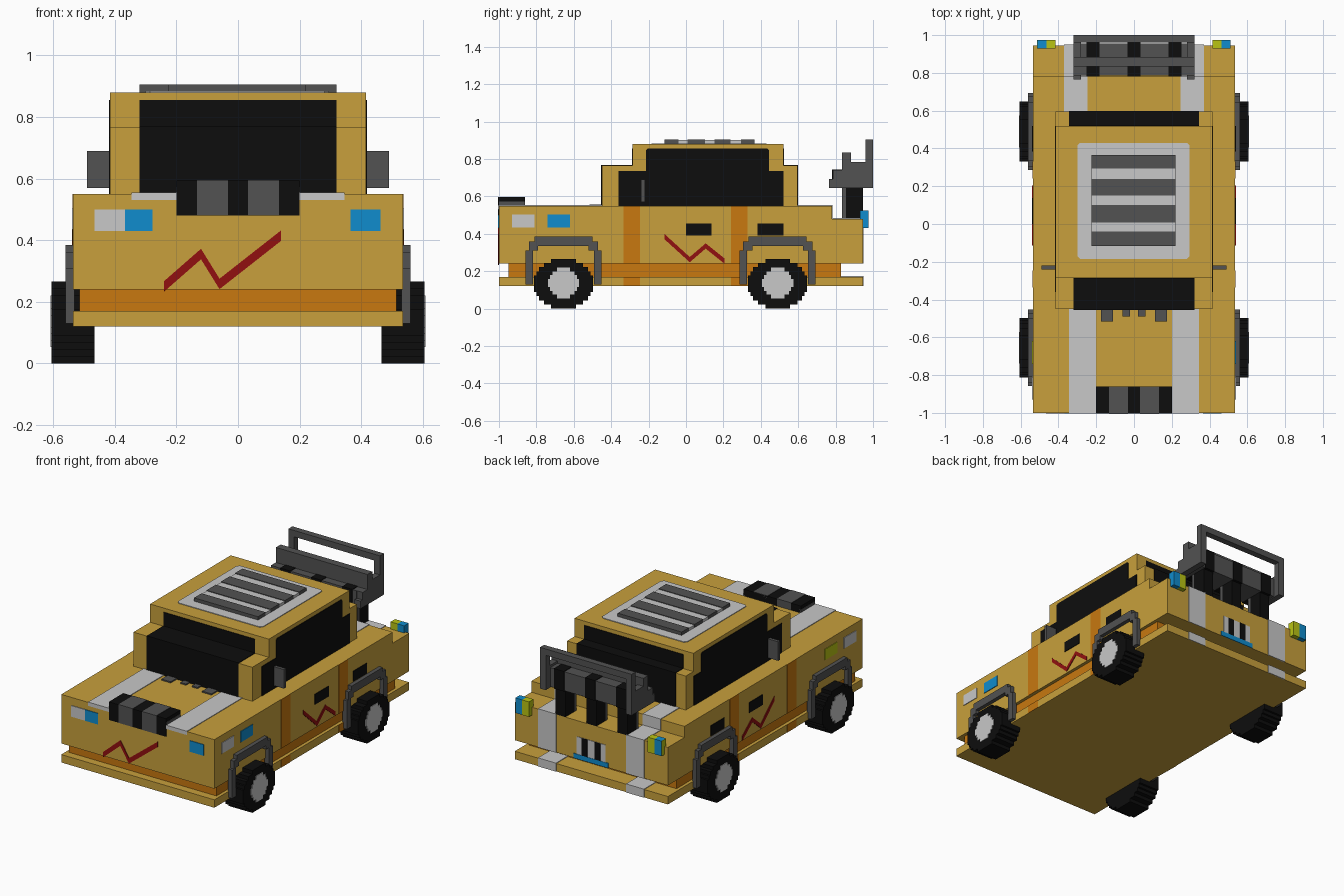
import bpy, bmesh

if "Cube" in bpy.data.objects:
    bpy.data.objects.remove(bpy.data.objects["Cube"])

COLORS = {
    "gold": (0.578, 0.352, 0.045), "orange": (0.578, 0.188, 0.005),
    "black": (0.004, 0.004, 0.004), "dark grey": (0.084, 0.084, 0.084),
    "light grey": (0.578, 0.578, 0.578), "red": (0.283, 0.005, 0.005),
    "blue": (0.005, 0.262, 0.610), "lime": (0.485, 0.546, 0.007),
}
MATS = {}
for n, c in COLORS.items():
    MATS[n] = bpy.data.materials.new(n)
    MATS[n].diffuse_color = (*c, 1)
T = 0.004  # thickness of painted plates


def prism(name, mat, pts, a, b, axis="x"):
    """Extrude a 2D outline along an axis: (y,z) along x, (x,z) along y, (x,y) along z."""
    place = {"x": lambda p, t: (t, p[0], p[1]), "y": lambda p, t: (p[0], t, p[1]),
             "z": lambda p, t: (p[0], p[1], t)}[axis]
    bm = bmesh.new()
    lo = [bm.verts.new(place(p, a)) for p in pts]
    hi = [bm.verts.new(place(p, b)) for p in pts]
    bm.faces.new(lo)
    bm.faces.new(hi)
    for i in range(len(pts)):
        j = (i + 1) % len(pts)
        bm.faces.new((lo[i], lo[j], hi[j], hi[i]))
    bmesh.ops.recalc_face_normals(bm, faces=bm.faces)
    me = bpy.data.meshes.new(name)
    bm.to_mesh(me)
    bm.free()
    me.materials.append(MATS[mat])
    ob = bpy.data.objects.new(name, me)
    bpy.context.collection.objects.link(ob)
    return ob


def box(name, mat, x0, x1, y0, y1, z0, z1):
    return prism(name, mat, [(x0, y0), (x1, y0), (x1, y1), (x0, y1)], z0, z1, "z")


def box2(name, mat, x0, x1, *r):
    box(name + "_right", mat, x0, x1, *r)
    box(name + "_left", mat, -x1, -x0, *r)


def prism2(name, mat, pts, x0, x1):
    prism(name + "_right", mat, pts, x0, x1)
    prism(name + "_left", mat, pts, -x1, -x0)


def ribbon(pts, h=0.017):
    return [(u, v + h) for u, v in pts] + [(u, v - h) for u, v in reversed(pts)]


def stepped_disc(halves, cy, cz, du, dv):
    """Pixel-style disc outline from half widths of rows, top row to middle row."""
    n = len(halves)
    q = []
    for i, w in enumerate(halves):
        q += [(w * du, (n - i) * dv), (w * du, (n - i - 1) * dv)]
    q = q[:-1]                     # upper right quarter, top to middle
    right = q + [(u, -v) for u, v in reversed(q)]
    return [(cy + u, cz + v) for u, v in right] + [(cy - u, cz + v) for u, v in reversed(right)]


# Body, recessed sill and floor slab
W = 0.535
prism("body", "gold", [(-1, .24), (.945, .24), (.945, .48), (.78, .48), (.78, .55), (-1, .55)], -W, W)
box("sill", "orange", -.515, .515, -.95, .83, .17, .24)
box("floor_slab", "gold", -W, W, -1, .945, .12, .17)

# Stepped cabin and its windows
prism("cabin", "gold", [(-.45, .55), (.595, .55), (.595, .765), (.52, .765), (.52, .88),
                        (-.285, .88), (-.285, .765), (-.45, .765)], -.415, .415)
prism("windshield", "black", [(-.45 - T, .55), (-.45 - T, .765 + T), (-.285 - T, .765 + T), (-.285 - T, .855),
                              (-.28, .855), (-.28, .76), (-.44, .76), (-.44, .55)], -.32, .32)
prism("rear_window", "black", [(.595 + T, .55), (.595 + T, .765 + T), (.52 + T, .765 + T), (.52 + T, .855),
                               (.515, .855), (.515, .76), (.59, .76), (.59, .55)], -.345, .345)
prism2("side_window", "black", [(-.36, .55), (-.36, .735), (-.215, .735), (-.215, .845), (-.205, .855), (.435, .855),
                                (.445, .845), (.445, .735), (.52, .735), (.52, .55)], .415, .415 + T)
box2("mirror", "dark grey", .415, .49, -.24, -.22, .57, .69)

# Roof panel and slatted vent
prism("roof_panel", "light grey", [(-.3, -.17), (-.285, -.185), (.28, -.185), (.295, -.17), (.295, .415),
                                   (.28, .43), (-.285, .43), (-.3, .415)], .88, .88 + T, "z")
box("roof_vent", "light grey", -.225, .22, -.115, .365, .88, .901)
for y0, y1 in ((-.115, -.042), (.01, .1), (.153, .238), (.295, .365)):
    box("roof_slat", "dark grey", -.226, .221, y0 - .001, y1 + .001, .88, .905)

# Hood stripes, nozzles and front scoop
box2("hood_stripe", "light grey", .2, .345, -1, -.45, .55, .55 + T)
box2("hood_stripe_front", "light grey", .2, .345, -1 - T, -1, .53, .55 + T)
box2("hood_nozzle_outer", "dark grey", .11, .175, -.515, -.45, .55, .558)
box2("hood_nozzle_inner", "dark grey", .02, .06, -.49, -.45, .55, .558)
box("scoop", "black", -.2, .2, -1 - T, -.86, .48, .594)
for x0 in (-.133, .033):
    box("scoop_bar", "dark grey", x0, x0 + .1, -1.001 - T, -.86, .48, .596)
box2("scoop_base", "dark grey", .19, .202, -1, -.86, .55, .572)

# Front lights
box("front_lamp_left", "light grey", -.465, -.367, -1 - T, -1, .43, .5)
box("front_signal_left", "blue", -.367, -.277, -1 - T, -1, .43, .5)
box("front_signal_right", "blue", .365, .462, -1 - T, -1, .43, .5)

# Zigzag paint on the nose and doors
prism("nose_zigzag", "red", ribbon([(-.24, .25), (-.12, .355), (-.06, .258), (.14, .415)]), -1 - T, -1, "y")
prism2("door_zigzag", "red", ribbon([(-.115, .385), (.02, .262), (.105, .335), (.205, .255)], .014), W, W + T)

# Side paint: vertical orange stripes, handles, side lamps
for y0, y1 in ((-.335, -.245), (.24, .33)):
    box2("side_stripe", "orange", W, W + .002, y0, y1, .24, .55)
    box2("slab_stripe", "orange", W, W + .002, y0, y1, .12, .17)
for y0 in (0, .383):
    box2("door_handle", "black", W, W + T, y0, y0 + .137, .39, .455)
box2("side_lamp", "light grey", W, W + T, -.93, -.81, .435, .503)
box("side_signal_right", "blue", W, W + T, -.74, -.62, .435, .503)
box("side_signal_left", "lime", -W - T, -W, -.74, -.62, .435, .503)

# Rear stripes over the deck, down the tail and slab
prism2("deck_stripe", "light grey", [(.595, .545), (.595, .55 + T), (.78 + T, .55 + T), (.78 + T, .48 + T),
                                     (.945 + T, .48 + T), (.945 + T, .24), (.94, .24), (.94, .475),
                                     (.775, .475), (.775, .545)], .245, .37)
prism2("slab_rear_stripe", "light grey", [(.83, .17 + T), (.945 + T, .17 + T), (.945 + T, .12),
                                          (.94, .12), (.94, .165), (.83, .165)], .245, .37)

# Rear panel with bars and blue strip
Y = .945
box("rear_panel", "light grey", -.1, .1, Y, Y + .003, .27, .38)
for x0 in (-.065, .025):
    box("rear_panel_bar", "black", x0, x0 + .04, Y, Y + .005, .27, .38)
box("rear_panel_strip", "blue", -.12, .12, Y, Y + .005, .24, .27)

# Tail lights
box2("tail_light_inner", "lime", .415, .463, .93, .975, .43, .525)
box2("tail_light_outer", "blue", .463, .51, .93, .975, .43, .525)
box("tail_light_side", "lime", -.513, -.51, .93, .975, .43, .525)

# Wheels and fender arches
for label, cy in (("front", -.655), ("rear", .49)):
    prism2(label + "_tyre", "black",
           stepped_disc([2.5, 4, 5, 5.5, 6, 6], cy, .133, .0263, .0222), .465, .605)
    prism2(label + "_hub", "light grey",
           stepped_disc([1.5, 2.5, 3, 3.5], cy, .137, .024, .0208), .6, .605 + T)
    half = [(.203, .13), (.203, .31), (.185, .31), (.185, .36), (.155, .36), (.155, .385)]
    inner = [(.135, .335), (.135, .312), (.163, .312), (.163, .13)]
    # outline: right outside up, left outside down, left inside up, right inside down
    arch = half + [(-u, v) for u, v in reversed(half)]
    arch += [(-u, v) for u, v in reversed(inner)] + inner
    prism2(label + "_arch", "dark grey", [(cy + u, v) for u, v in arch], .53, .56)

# Rear rack: stepped end plates, hoop, cross bar, roll with straps, posts
prism2("rack_end", "dark grey", [(.765, .645), (1, .645), (1, .905), (.96, .905), (.96, .785), (.883, .785),
                                 (.883, .835), (.835, .835), (.835, .74), (.787, .74), (.787, .693),
                                 (.765, .693)], .28, .32)
box("rack_hoop_top", "dark grey", -.28, .28, .96, 1, .865, .905)
box("rack_cross_bar", "dark grey", -.28, .28, .835, .883, .74, .835)
box("rack_roll", "dark grey", -.28, .28, .785, .955, .65, .74)
box("rack_roll_top", "dark grey", -.28, .28, .883, .955, .74, .77)
for x in (-.217, 0, .217):
    box("rack_strap", "black", x - .035, x + .035, .78, .834, .647, .744)
    box("rack_strap", "black", x - .035, x + .035, .884, .96, .647, .774)
    box("rack_post", "black", x - .035, x + .035, .855, .945, .48, .65)
    box("rack_post_front", "dark grey", x - .035, x + .035, .835, .855, .48, .65)

for m in bpy.data.materials:
    if m.users and not m.is_grease_pencil:
        m.use_nodes = True
        m.node_tree.nodes["Principled BSDF"].inputs["Base Color"].default_value = m.diffuse_color
